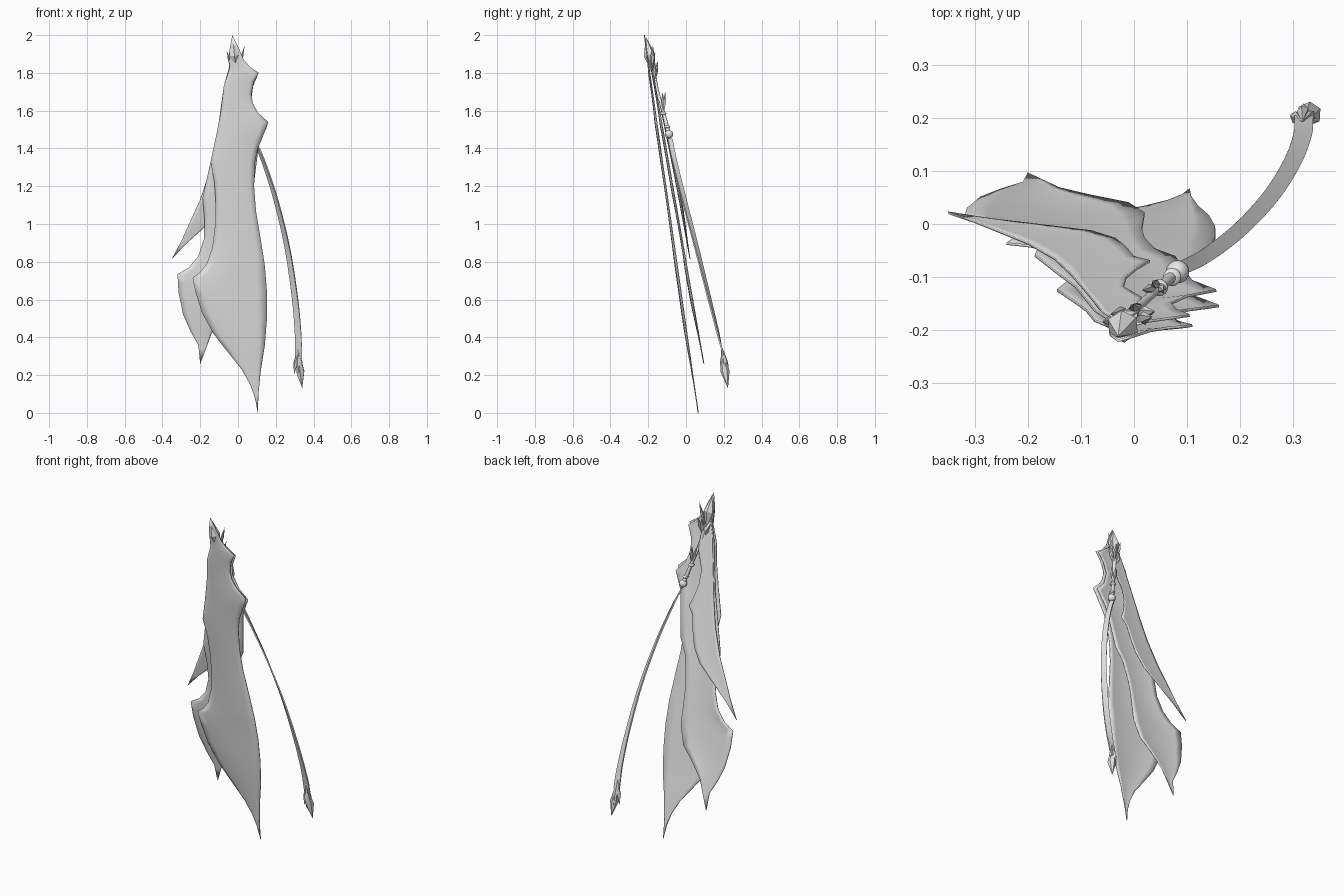
import bpy, bmesh, math
from mathutils import Vector, Matrix

if "Cube" in bpy.data.objects:
    bpy.data.objects.remove(bpy.data.objects["Cube"])

grey = bpy.data.materials.new("light grey")
grey.diffuse_color = (0.8, 0.8, 0.8, 1)
grey.use_nodes = True
grey.node_tree.nodes["Principled BSDF"].inputs["Base Color"].default_value = grey.diffuse_color


def finish(name, bm, angle=35):
    bmesh.ops.recalc_face_normals(bm, faces=bm.faces)
    me = bpy.data.meshes.new(name)
    bm.to_mesh(me)
    bm.free()
    ob = bpy.data.objects.new(name, me)
    bpy.context.collection.objects.link(ob)
    me.materials.append(grey)
    bpy.ops.object.select_all(action='DESELECT')
    bpy.context.view_layer.objects.active = ob
    ob.select_set(True)
    bpy.ops.object.shade_smooth_by_angle(angle=math.radians(angle))
    return ob


def edge_x(edge, z):
    """x of an edge profile, listed from top to bottom, at height z"""
    for (xa, za), (xb, zb) in zip(edge, edge[1:]):
        if za >= z >= zb:
            return xa + (xb - xa) * (za - z) / (za - zb)
    return edge[-1][0]


def cloth_panel(name, left, right, depth, bow=0.012, cols=8):
    """Thin sheet lofted between two edge profiles, bowed toward the front"""
    zs = sorted({p[1] for p in left + right}, reverse=True)
    bm = bmesh.new()
    rows = []
    for z in zs:
        l, r = edge_x(left, z), edge_x(right, z)
        row = []
        for i in range(cols + 1):
            t = i / cols
            x = l + (r - l) * t
            y = depth(x, z) - bow * min(1, (r - l) / 0.3) * 4 * t * (1 - t)
            row.append(bm.verts.new((x, y, z)))
        rows.append(row)
    for a, b in zip(rows, rows[1:]):
        for i in range(cols):
            bm.faces.new((a[i], a[i + 1], b[i + 1], b[i]))
    bmesh.ops.remove_doubles(bm, verts=bm.verts, dist=0.0005)
    ob = finish(name, bm)
    mod = ob.modifiers.new("thickness", 'SOLIDIFY')
    mod.thickness = 0.005
    mod.offset = 0
    return ob


# Front panel: long blade with two hooks on the right
cloth_panel("front_panel",
    [(-.03, 2.0), (-.045, 1.92), (-.045, 1.82), (-.075, 1.73), (-.09, 1.6), (-.115, 1.47),
     (-.145, 1.33), (-.125, 1.22), (-.118, 1.12), (-.12, 1.0), (-.135, .88), (-.165, .79),
     (-.2, .745), (-.24, .715), (-.225, .64), (-.19, .53), (-.13, .42), (-.06, .33),
     (.02, .23), (.065, .15), (.09, .08), (.105, .0)],
    [(-.03, 2.0), (.0, 1.94), (.03, 1.87), (.065, 1.83), (.11, 1.80), (.085, 1.755),
     (.07, 1.69), (.078, 1.64), (.105, 1.59), (.16, 1.54), (.13, 1.46), (.105, 1.4),
     (.09, 1.33), (.085, 1.2), (.095, 1.07), (.12, .92), (.142, .78), (.153, .64),
     (.153, .5), (.142, .36), (.12, .22), (.108, .1), (.105, .0)],
    lambda x, z: .065 - .1425 * z)

# Middle panel: shorter, flaring to the left
cloth_panel("middle_panel",
    [(-.03, 1.93), (-.05, 1.82), (-.075, 1.73), (-.11, 1.48), (-.145, 1.33), (-.187, 1.14),
     (-.177, 1.02), (-.18, .92), (-.21, .83), (-.26, .77), (-.32, .735), (-.315, .64),
     (-.29, .52), (-.25, .43), (-.21, .36), (-.2, .26)],
    [(-.03, 1.93), (.03, 1.85), (.105, 1.79), (.08, 1.73), (.07, 1.66), (.1, 1.58),
     (.155, 1.52), (.11, 1.42), (.09, 1.26), (.078, 1.16), (.04, 1.08), (.02, .96),
     (.015, .86), (.02, .69), (-.01, .58), (-.08, .5), (-.14, .42), (-.17, .34), (-.2, .26)],
    lambda x, z: .14 - .1746 * z)

# Back panel: shortest, swept to a point on the left
cloth_panel("back_panel",
    [(-.03, 1.87), (-.06, 1.77), (-.085, 1.62), (-.12, 1.42), (-.15, 1.28), (-.2, 1.13),
     (-.25, 1.02), (-.3, .91), (-.35, .815)],
    [(-.02, 1.87), (.01, 1.78), (.015, 1.68), (-.02, 1.575), (-.015, 1.49), (.005, 1.42),
     (.03, 1.365), (.0, 1.32), (-.015, 1.23), (-.035, 1.15), (-.08, 1.07), (-.18, .98),
     (-.27, .9), (-.35, .815)],
    lambda x, z: .225 - .218 * z + .075 * x, bow=0.004)


def catmull(pts, n=6):
    p = [Vector(q) for q in pts]
    p = [2 * p[0] - p[1]] + p + [2 * p[-1] - p[-2]]
    out = []
    for a, b, c, d in zip(p, p[1:], p[2:], p[3:]):
        for i in range(n):
            t = i / n
            out.append(.5 * (2 * b + (c - a) * t + (2 * a - 5 * b + 4 * c - d) * t * t
                             + (3 * b - a - 3 * c + d) * t ** 3))
    return out + [p[-2]]


def sweep(name, pts, section, angle=35):
    """Sweep a section given as a function of t -> [(sideways, outward)]"""
    path = catmull(pts)
    bm = bmesh.new()
    rings = []
    for i, c in enumerate(path):
        tan = (path[min(i + 1, len(path) - 1)] - path[max(i - 1, 0)]).normalized()
        side = tan.cross(Vector((0, 0, 1))).normalized()
        out = side.cross(tan)
        rings.append([bm.verts.new(c + side * u + out * v)
                      for u, v in section(i / (len(path) - 1))])
    n = len(rings[0])
    for a, b in zip(rings, rings[1:]):
        for i in range(n):
            bm.faces.new((a[i], a[(i + 1) % n], b[(i + 1) % n], b[i]))
    bm.faces.new(rings[0])
    bm.faces.new(rings[-1])
    return finish(name, bm, angle)


def flat(w, t):
    return [(-w, -t), (w, -t), (w, t), (-w, t)]


def circle(r, n=10):
    return [(r * math.cos(2 * math.pi * i / n), r * math.sin(2 * math.pi * i / n))
            for i in range(n)]


# Hanging ribbon
sweep("ribbon", [(.085, -.085, 1.45), (.135, -.06, 1.33), (.2, -.01, 1.13), (.26, .055, .88),
                 (.3, .12, .62), (.318, .17, .42), (.32, .2, .29)],
      lambda t: flat(.013 + .005 * t, .004))


def spindle(name, top, bottom, width, belly=.45, sides=6, thin=1.0):
    """Faceted double-pointed form between two points"""
    a, b = Vector(top), Vector(bottom)
    rot = (b - a).to_track_quat('Z', 'Y').to_matrix()
    mid = a.lerp(b, belly)
    bm = bmesh.new()
    va, vb = bm.verts.new(a), bm.verts.new(b)
    ring = [bm.verts.new(mid + rot @ Vector((u, v * thin, 0))) for u, v in circle(width, sides)]
    for i in range(sides):
        p, q = ring[i], ring[(i + 1) % sides]
        bm.faces.new((va, p, q))
        bm.faces.new((vb, q, p))
    return finish(name, bm, 25)


# Pointed tassel at the ribbon end
spindle("tassel_tip", (.315, .185, .35), (.34, .222, .13), .024, .6)
for i, (dx, dy) in enumerate([(-.024, .0), (.022, .005), (.0, .02), (.0, -.018)]):
    spindle("tassel_leaf_%d" % i, (.317, .193, .345), (.32 + dx, .207 + dy, .2), .012, .55, 5)

# Crest gem and leaves at the top
spindle("crest_gem", (-.03, -.212, 1.99), (-.01, -.17, 1.78), .031, .45)
for i, (tip, root) in enumerate([((-.06, -.185, 1.92), (-.03, -.185, 1.80)),
                                 ((.035, -.175, 1.945), (.0, -.18, 1.80)),
                                 ((.04, -.165, 1.86), (.0, -.17, 1.74)),
                                 ((-.045, -.17, 1.84), (.0, -.165, 1.72)),
                                 ((.0, -.15, 1.87), (.005, -.165, 1.74))]):
    spindle("crest_leaf_%d" % i, tip, root, .013, .45, 6, .6)

# Curved stem with collar leaves, joining crest and ribbon
sweep("stem", [(-.005, -.17, 1.79), (.015, -.15, 1.7), (.045, -.122, 1.6), (.08, -.092, 1.48)],
      lambda t: circle(.012 - .004 * math.sin(math.pi * t)), 40)
for i, (dx, dy) in enumerate([(-.02, .005), (.02, .005), (.0, .02)]):
    spindle("stem_leaf_%d" % i, (.035 + dx, -.13 + dy, 1.7), (.05, -.118, 1.58), .009, .4, 5)


# Bead and collar where the ribbon hangs
def bead(name, loc, r, squash=1.0):
    bm = bmesh.new()
    bmesh.ops.create_uvsphere(bm, u_segments=16, v_segments=10, radius=r)
    bmesh.ops.transform(bm, matrix=Matrix.Translation(loc) @ Matrix.Diagonal((1, 1, squash, 1)),
                        verts=bm.verts)
    finish(name, bm, 60)


bead("ribbon_bead", (.082, -.09, 1.475), .022)
bead("bead_collar", (.072, -.1, 1.515), .017, .5)
bead("stem_collar", (.048, -.12, 1.585), .016, .6)
